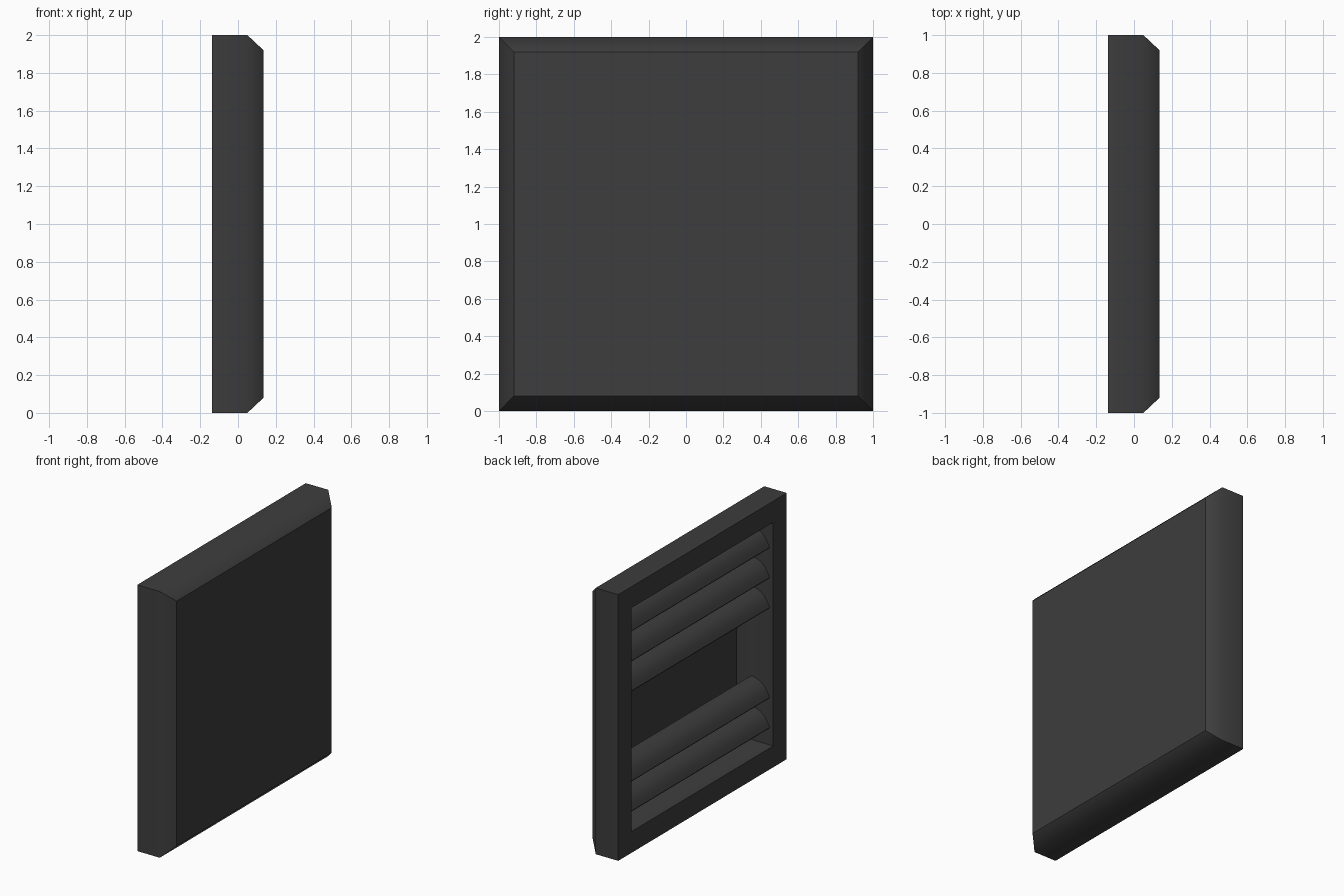
import bpy, bmesh, math

if "Cube" in bpy.data.objects:
    bpy.data.objects.remove(bpy.data.objects["Cube"], do_unlink=True)

grey = bpy.data.materials.new("dark_grey")
grey.use_nodes = True
COLOUR = (0.047, 0.047, 0.047, 1)
grey.diffuse_color = COLOUR
grey.node_tree.nodes["Principled BSDF"].inputs["Base Color"].default_value = COLOUR


def finish(bm, name):
    """Turn a bmesh into a smooth-shaded object with sharp creases."""
    bmesh.ops.recalc_face_normals(bm, faces=bm.faces)
    mesh = bpy.data.meshes.new(name)
    bm.to_mesh(mesh)
    bm.free()
    mesh.materials.append(grey)
    obj = bpy.data.objects.new(name, mesh)
    bpy.context.collection.objects.link(obj)
    bpy.ops.object.select_all(action='DESELECT')
    obj.select_set(True)
    bpy.context.view_layer.objects.active = obj
    bpy.ops.object.shade_smooth_by_angle(angle=math.radians(45))
    return obj


# Housing: square rings (x, half width) from the cavity floor round to the front panel
RINGS = [(0.115, 0.764), (0.032, 0.84), (-0.137, 0.84),
         (-0.137, 1), (0.05, 1), (0.135, 0.92)]
bm = bmesh.new()
rings = [[bm.verts.new((x, h * sy, 1 + h * sz))
          for sy, sz in ((-1, -1), (1, -1), (1, 1), (-1, 1))] for x, h in RINGS]
for a, b in zip(rings, rings[1:]):
    for i in range(4):
        j = (i + 1) % 4
        bm.faces.new((a[i], a[j], b[j], b[i]))
bm.faces.new(rings[0])
bm.faces.new(rings[-1])
finish(bm, "housing")


# Louvre slats: a thin curved blade, high at the back and low at the opening
def slat(name, z):
    steps, width, drop, bulge, thick = 8, 0.15, 0.127, 0.03, 0.015
    length = math.hypot(width, drop)
    nx, nz = -drop / length, width / length
    outer, inner = [], []
    for i in range(steps + 1):
        t = i / steps
        b = bulge * math.sin(math.pi * t)
        x = 0.043 - width * t
        h = z + drop * (1 - t)
        outer.append((x + nx * b, h + nz * b))
        inner.append((x + nx * (b - thick), h + nz * (b - thick)))
    bm = bmesh.new()
    profile = [bm.verts.new((x, -0.84, h)) for x, h in outer + inner[::-1]]
    face = bm.faces.new(profile)
    new = bmesh.ops.extrude_face_region(bm, geom=[face])["geom"]
    verts = [v for v in new if isinstance(v, bmesh.types.BMVert)]
    bmesh.ops.translate(bm, verts=verts, vec=(0, 1.68, 0))
    return finish(bm, name)


# Two slats below and three above, with a gap in the middle
for row in (0, 1, 4, 5, 6):
    slat(f"slat_{row + 1}", 0.29 + 0.2255 * row)
